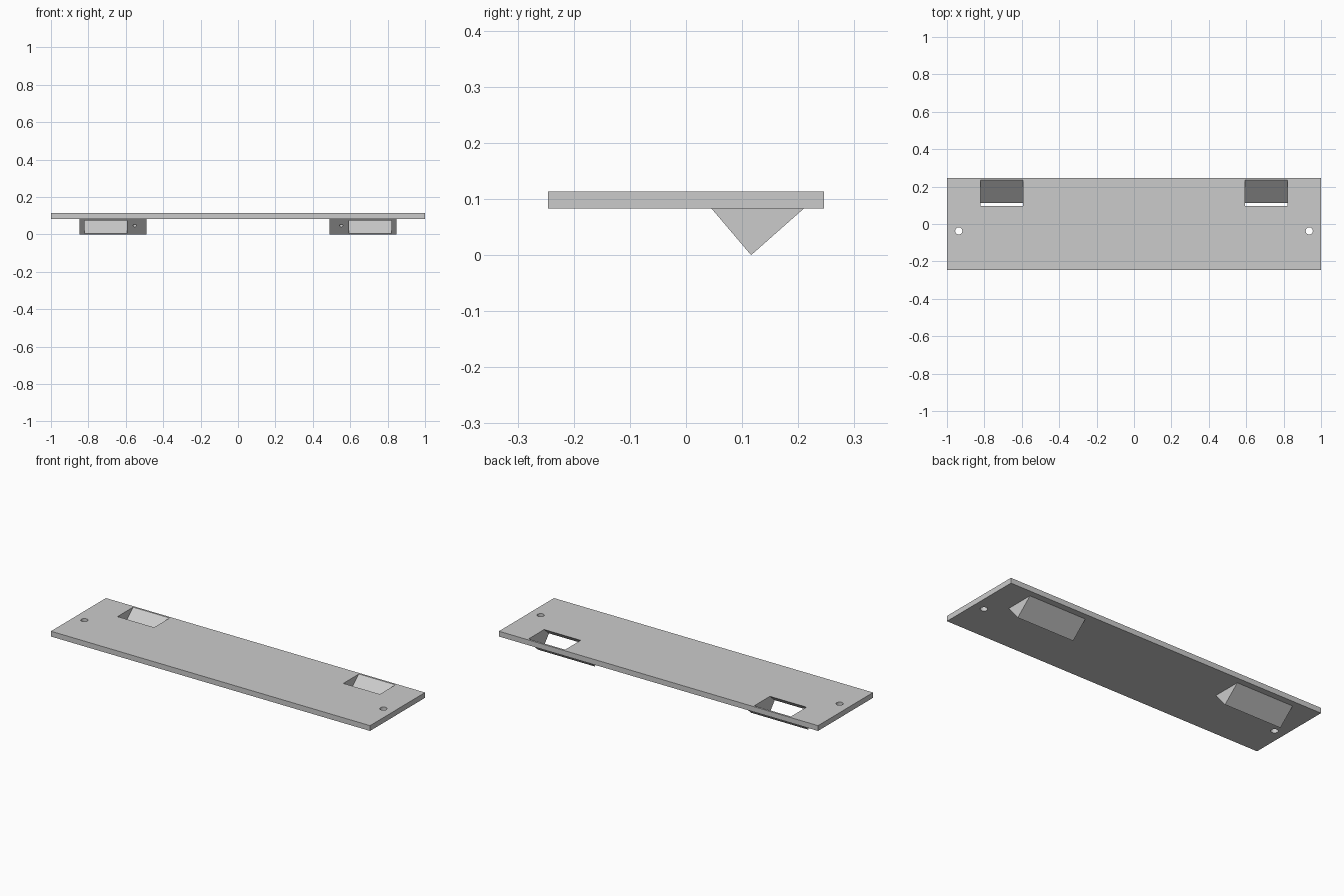
import bpy
import bmesh
from mathutils import Matrix, Vector

cube = bpy.data.objects.get("Cube")
if cube:
    bpy.data.objects.remove(cube, do_unlink=True)

PLATE_LOW, PLATE_TOP = 0.083, 0.113
KEEL_Y, POD_FRONT, POD_BACK = 0.116, 0.0455, 0.21
# Slots and drill holes run parallel to the back slope of the pods
SLOPE = Vector((0, POD_BACK - KEEL_Y, PLATE_LOW))

grey = bpy.data.materials.new("light grey")
grey.use_nodes = True
grey.diffuse_color = (0.6, 0.6, 0.6, 1)
grey.node_tree.nodes["Principled BSDF"].inputs["Base Color"].default_value = (0.6, 0.6, 0.6, 1)


def finish(name, bm):
    bmesh.ops.recalc_face_normals(bm, faces=bm.faces[:])
    mesh = bpy.data.meshes.new(name)
    bm.to_mesh(mesh)
    bm.free()
    mesh.materials.append(grey)
    obj = bpy.data.objects.new(name, mesh)
    bpy.context.collection.objects.link(obj)
    return obj


def prism(name, profile, xa, xb):
    """Extrude a (y, z) profile from xa to xb."""
    bm = bmesh.new()
    face = bm.faces.new([bm.verts.new((xa, y, z)) for y, z in profile])
    new = bmesh.ops.extrude_face_region(bm, geom=[face])["geom"]
    verts = [v for v in new if isinstance(v, bmesh.types.BMVert)]
    bmesh.ops.translate(bm, verts=verts, vec=(xb - xa, 0, 0))
    return finish(name, bm)


def cylinder(name, centre, axis, radius, length):
    bm = bmesh.new()
    turn = axis.to_track_quat('Z', 'Y').to_matrix().to_4x4()
    bmesh.ops.create_cone(bm, cap_ends=True, segments=32, radius1=radius, radius2=radius,
                          depth=length, matrix=Matrix.Translation(centre) @ turn)
    return finish(name, bm)


def combine(body, tool, operation):
    """Apply a boolean and discard the tool."""
    mod = body.modifiers.new("combine", 'BOOLEAN')
    mod.operation, mod.solver, mod.object = operation, 'EXACT', tool
    bpy.context.view_layer.objects.active = body
    bpy.ops.object.modifier_apply(modifier=mod.name)
    bpy.data.objects.remove(tool, do_unlink=True)


# Flat plate
plate = prism("mounting_plate", [(-0.246, PLATE_LOW), (0.246, PLATE_LOW),
                                 (0.246, PLATE_TOP), (-0.246, PLATE_TOP)], -1, 1)

# Wedge pod profile, sunk a little into the plate
sunk = PLATE_LOW + 0.012
pod_profile = [(KEEL_Y, 0), (POD_BACK, PLATE_LOW), (POD_BACK, sunk),
               (POD_FRONT, sunk), (POD_FRONT, PLATE_LOW)]

# Slanted slot profile
slot_profile = []
for y, steps in ((0.235, (-1.6, 0.5)), (0.096, (0.5, -1.6))):
    for t in steps:
        slot_profile.append((y + SLOPE.y * t, PLATE_TOP + SLOPE.z * t))

for side in (-1, 1):
    # Pod under the plate
    combine(plate, prism("pod", pod_profile, side * 0.49, side * 0.847), 'UNION')
    # Slot from the plate's top out through the pod's front
    combine(plate, prism("slot", slot_profile, side * 0.593, side * 0.822), 'DIFFERENCE')
    # Small blind hole in the pod's front
    combine(plate, cylinder("drill", Vector((side * 0.552, 0.076, 0.047)), SLOPE, 0.009, 0.08),
            'DIFFERENCE')
    # Screw hole through the plate
    combine(plate, cylinder("screw_hole", Vector((side * 0.937, -0.037, 0.1)),
                            Vector((0, 0, 1)), 0.019, 0.1), 'DIFFERENCE')

bpy.ops.object.select_all(action='DESELECT')
plate.select_set(True)
bpy.context.view_layer.objects.active = plate
bpy.ops.object.shade_smooth_by_angle()
